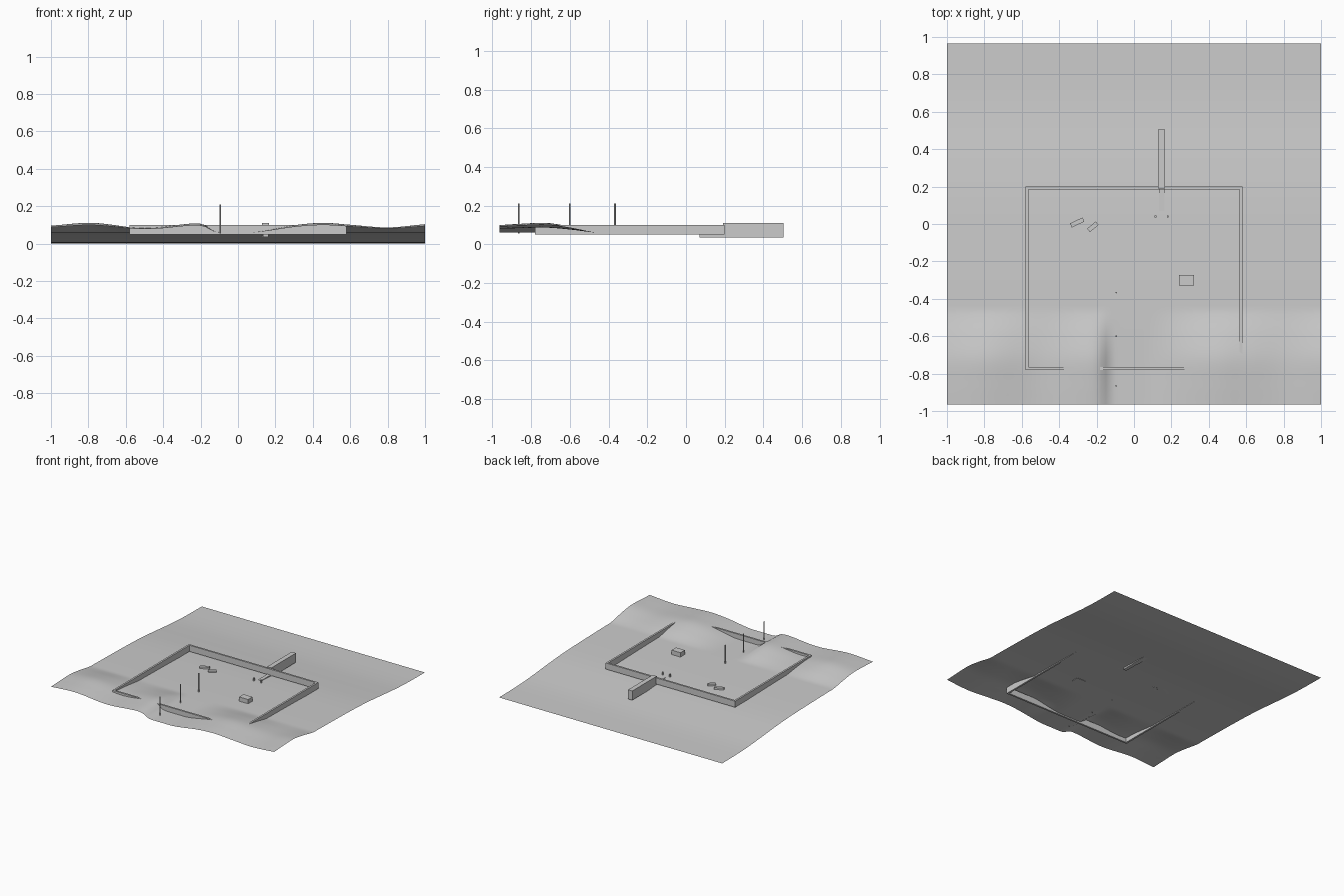
import bpy, bmesh
from math import radians

if "Cube" in bpy.data.objects:
    bpy.data.objects.remove(bpy.data.objects["Cube"])


def curve(points, t):
    """Smooth interpolation through (position, height) points."""
    for (a, ha), (b, hb) in zip(points, points[1:]):
        if t <= b:
            k = max(0, (t - a) / (b - a))
            n = points.index((a, ha))
            p = points[max(n - 1, 0)]
            q = points[min(n + 2, len(points) - 1)]
            ma = (hb - p[1]) / (b - p[0]) * (b - a)
            mb = (q[1] - ha) / (q[0] - a) * (b - a)
            k2, k3 = k * k, k * k * k
            return ((2*k3 - 3*k2 + 1) * ha + (k3 - 2*k2 + k) * ma
                    + (3*k2 - 2*k3) * hb + (k3 - k2) * mb)
    return points[-1][1]


# seabed / beach slope along y, dune crest along x, dune strength along y
BASE = [(-.97, .06), (-.47, .06), (-.2, .056), (.05, .05), (.2, .043),
        (.32, .034), (.6, .01), (.75, .003), (.965, 0)]
CREST = [(-1, .095), (-.78, .11), (-.5, .082), (-.24, .107), (-.18, .1),
         (-.12, .063), (.08, .06), (.32, .1), (.46, .11), (.6, .1),
         (.8, .086), (1, .103)]
DUNE = [(-.965, .78), (-.85, .92), (-.72, 1), (-.6, .62), (-.46, 0), (-.4, 0), (1, 0)]


def ground(x, y):
    z = curve(BASE, y)
    if y < -.44:
        z += max(0, curve(DUNE, y)) * max(0, curve(CREST, x) - .06)
    return max(0, z)


def finish(bm, name, smooth=False):
    me = bpy.data.meshes.new(name)
    bm.to_mesh(me)
    bm.free()
    ob = bpy.data.objects.new(name, me)
    bpy.context.collection.objects.link(ob)
    if smooth:
        for p in me.polygons:
            p.use_smooth = True
    return ob


def box(name, x, y, z, rot=0):
    """Box from (min, max) ranges, turned about its own centre."""
    bm = bmesh.new()
    bmesh.ops.create_cube(bm, size=1)
    ob = finish(bm, name)
    ob.location = [(r[0] + r[1]) / 2 for r in (x, y, z)]
    ob.scale = [r[1] - r[0] for r in (x, y, z)]
    ob.rotation_euler.z = radians(rot)
    return ob


def rod(name, x, y, z0, z1, radius, sides=8):
    bm = bmesh.new()
    bmesh.ops.create_cone(bm, cap_ends=True, segments=sides, radius1=radius,
                          radius2=radius, depth=z1 - z0)
    ob = finish(bm, name)
    ob.location = (x, y, (z0 + z1) / 2)
    return ob


# Beach terrain: single thin sheet
bm = bmesh.new()
bmesh.ops.create_grid(bm, x_segments=80, y_segments=80, size=1)
for v in bm.verts:
    v.co.y *= .965
    v.co.z = ground(v.co.x, v.co.y)
finish(bm, "beach_terrain", True)

# Low perimeter wall, partly buried by the dunes
WZ = (.05, .1)
for side, s in (("left", -1), ("right", 1)):
    box(side + "_wall", sorted((s * .565, s * .58)), (-.78, .2), WZ)
box("back_wall", (-.565, .565), (.185, .2), WZ)
box("front_wall", (-.565, .565), (-.78, -.765), WZ)

# Jetty and the slab leading to it
box("jetty", (.128, .166), (.19, .505), (.035, .11))
box("jetty_slab", (.133, .162), (.07, .19), (.035, .053))

# Bollards either side of the slab
for i, x in enumerate((.115, .181)):
    rod(f"bollard_{i}", x, .04, .05, .075, .006)

# Marker poles along the path
for i, y in enumerate((-.865, -.6, -.367)):
    rod(f"marker_pole_{i}", -.095, y, .055, .21, .004)

# Crate and two loose planks
box("crate", (.24, .32), (-.328, -.272), (.055, .093))
box("plank_a", (-.341, -.267), (-.004, .02), (.05, .066), 25)
box("plank_b", (-.25, -.19), (-.027, -.003), (.05, .066), 40)
